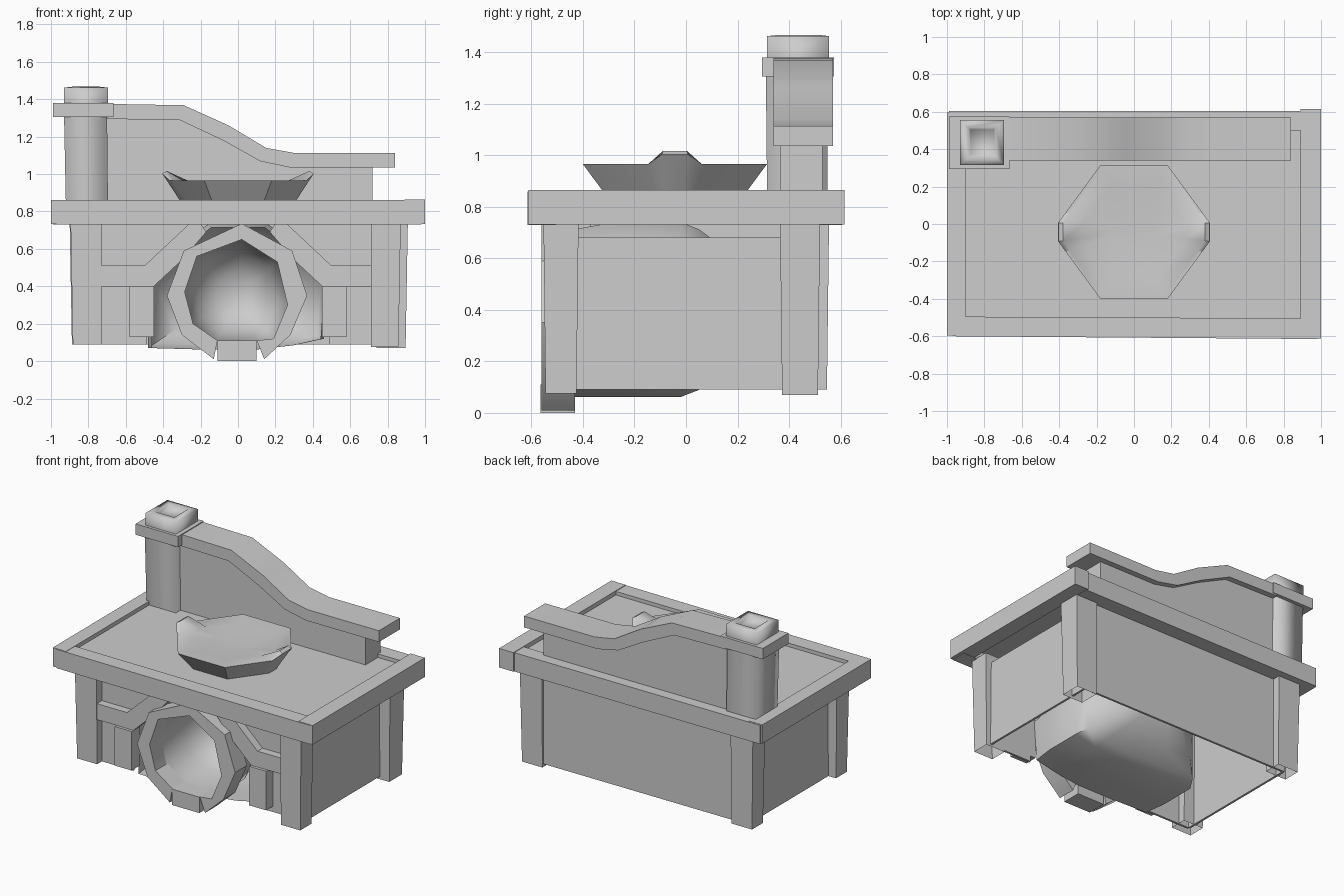
import bpy
import bmesh
from math import radians

cube = bpy.data.objects.get("Cube")
if cube:
    bpy.data.objects.remove(cube, do_unlink=True)

grey = bpy.data.materials.new("plain_grey")
grey.use_nodes = True
grey.diffuse_color = (0.61, 0.61, 0.61, 1)
grey.node_tree.nodes["Principled BSDF"].inputs["Base Color"].default_value = (0.61, 0.61, 0.61, 1)


def loft(name, rings, cap_start=True, cap_end=True, smooth=None, inward=False):
    """Skin a list of matching point loops."""
    bm = bmesh.new()
    loops = [[bm.verts.new(p) for p in ring] for ring in rings]
    n = len(loops[0])
    for a, b in zip(loops, loops[1:]):
        for i in range(n):
            j = (i + 1) % n
            bm.faces.new((a[i], a[j], b[j], b[i]))
    if cap_start:
        bm.faces.new(loops[0][::-1])
    if cap_end:
        bm.faces.new(loops[-1])
    bmesh.ops.recalc_face_normals(bm, faces=bm.faces[:])
    if inward and sum(f.normal.y * f.calc_area() for f in bm.faces) > 0:
        bmesh.ops.reverse_faces(bm, faces=bm.faces[:])
    mesh = bpy.data.meshes.new(name)
    bm.to_mesh(mesh)
    bm.free()
    mesh.materials.append(grey)
    obj = bpy.data.objects.new(name, mesh)
    bpy.context.collection.objects.link(obj)
    if smooth:
        bpy.ops.object.select_all(action='DESELECT')
        obj.select_set(True)
        bpy.context.view_layer.objects.active = obj
        bpy.ops.object.shade_smooth_by_angle(angle=radians(smooth))
    return obj


def rect(x0, x1, y0, y1, z):
    return [(x0, y0, z), (x1, y0, z), (x1, y1, z), (x0, y1, z)]


def box(name, x0, x1, y0, y1, z0, z1):
    return loft(name, [rect(x0, x1, y0, y1, z0), rect(x0, x1, y0, y1, z1)])


def slab(name, outline, y0, y1, smooth=None):
    """Extrude an x-z outline along y."""
    return loft(name, [[(x, y, z) for x, z in outline] for y in (y0, y1)], smooth=smooth)


# Counter top: four rim beams around a sunken panel
loft("counter_rim_front", [[(-0.97, -0.6, z), (0.98, -0.615, z), (0.98, -0.505, z), (-0.97, -0.495, z)]
                           for z in (0.73, 0.86)])
box("counter_rim_back", -0.99, 0.9, 0.5, 0.605, 0.73, 0.86)
box("counter_rim_left", 0.89, 1, -0.612, 0.615, 0.732, 0.864)
box("counter_rim_right", -1, -0.9, -0.595, 0.595, 0.732, 0.862)
box("counter_panel", -0.92, 0.92, -0.52, 0.52, 0.79, 0.835)

# Corner legs, tapered to the foot and open underneath
for name, side, x_in, x_out, y0, y1, foot in (
        ("front_left_leg", 1, 0.71, 0.87, -0.553, -0.417, 0.075),
        ("back_left_leg", 1, 0.74, 0.908, 0.365, 0.52, 0.07),
        ("front_right_leg", -1, 0.73, 0.895, -0.505, -0.37, 0.09),
        ("back_right_leg", -1, 0.73, 0.9, 0.42, 0.555, 0.09)):
    top_x = sorted((side * x_in, side * x_out))
    foot_x = sorted((side * x_in, side * (x_out - 0.012)))
    loft(name, [rect(*foot_x, y0 + 0.008, y1 - 0.008, foot), rect(*top_x, y0, y1, 0.735)],
         cap_start=False)

# Thin body walls recessed behind the legs, open at the bottom
box("back_wall", -0.82, 0.82, 0.485, 0.5, 0.09, 0.735)
box("left_wall", 0.81, 0.825, -0.43, 0.49, 0.09, 0.68)
box("right_wall", -0.825, -0.81, -0.43, 0.49, 0.09, 0.735)

# Front wall halves, arch trim and short posts
for side, s in (("left", 1), ("right", -1)):
    def flip(pts):
        return [(s * x, z) for x, z in pts]
    slab(f"front_wall_{side}", flip([(0.815, 0.09), (0.49, 0.09), (0.49, 0.4),
                                     (0.3, 0.58), (0.19, 0.735), (0.815, 0.735)]), -0.445, -0.43)
    slab(f"arch_trim_{side}", flip([(0.74, 0.4), (0.45, 0.4), (0.3, 0.54), (0.17, 0.69),
                                    (0.2, 0.735), (0.26, 0.735), (0.5, 0.51), (0.74, 0.51)]), -0.5, -0.44)
    slab(f"front_post_{side}", flip([(0.45, 0.13), (0.58, 0.13), (0.58, 0.4), (0.45, 0.4)]),
         -0.52, -0.43)


# Oven dome: flat-floored faceted shell, narrowing toward the back
dome = [(-0.48, 0.07), (-0.2, 0.062), (0.1, 0.062), (0.3, 0.085), (0.46, 0.12), (0.48, 0.4),
        (0.33, 0.6), (0.15, 0.74), (-0.15, 0.74), (-0.33, 0.6), (-0.48, 0.42)]


def ring(outline, y, k, zc):
    return [(x * k, y, zc + (z - zc) * k) for x, z in outline]


loft("oven_dome", [ring(dome, y, k, zc) for y, k, zc in
                   ((-0.43, 0.96, 0.07), (-0.28, 1, 0.4), (-0.02, 1, 0.4), (0.05, 0.92, 0.4),
                    (0.15, 0.7, 0.4), (0.23, 0.4, 0.4), (0.26, 0.1, 0.4))],
     cap_start=False, smooth=60)

# Oven mouth: chunky stone arch with a separate sill block
outer = [(0.14, 0.01), (0.28, 0.14), (0.37, 0.35), (0.29, 0.59), (0.02, 0.735),
         (-0.29, 0.59), (-0.38, 0.35), (-0.3, 0.14), (-0.13, 0.01)]
inner = [(0.1, 0.11), (0.19, 0.12), (0.265, 0.3), (0.21, 0.53), (0.02, 0.65),
         (-0.22, 0.56), (-0.285, 0.37), (-0.24, 0.2), (-0.11, 0.11)]
sections = [[(xo, -0.56, zo), (xo, -0.43, zo), (xi, -0.43, zi), (xi, -0.56, zi)]
            for (xo, zo), (xi, zi) in zip(outer, inner)]
loft("oven_mouth", sections, smooth=35)
box("oven_sill", -0.11, 0.1, -0.565, -0.43, 0, 0.11)
loft("oven_chamber", [ring(inner, y, k, 0.35) for y, k in
                      ((-0.44, 1), (-0.2, 1), (-0.04, 0.8), (0.06, 0.4))],
     cap_start=False, smooth=60, inward=True)

# Curved back wall on the counter with a thick coping
crest = [(-0.7, 1.375), (-0.29, 1.368), (-0.05, 1.26), (0.15, 1.14), (0.3, 1.113), (0.84, 1.113)]
under = [(-0.7, 1.295), (-0.31, 1.288), (-0.08, 1.18), (0.12, 1.068), (0.28, 1.035), (0.84, 1.035)]
slab("splash_coping", crest + under[::-1], 0.34, 0.57, smooth=40)
slab("splash_wall", [(-0.75, 0.82), (0.72, 0.82), (0.72, 1.05)]
     + [(x, z + 0.02) for x, z in under[-2::-1]], 0.365, 0.53)

# Chimney: column, collar and hollow top
loft("chimney_column", [rect(-0.92, -0.695, 0.315, 0.55, 0.82), rect(-0.93, -0.7, 0.31, 0.55, 1.31)],
     cap_start=False, cap_end=False, smooth=95)
box("chimney_collar", -0.99, -0.665, 0.295, 0.575, 1.305, 1.38)
loft("chimney_pot", [rect(-0.93, -0.695, 0.315, 0.555, 1.37), rect(-0.93, -0.695, 0.315, 0.555, 1.462),
                     rect(-0.885, -0.74, 0.36, 0.515, 1.467), rect(-0.875, -0.75, 0.37, 0.505, 1.44)],
     cap_start=False, smooth=95)

# Shallow hexagonal dish with two raised lips
quarter = [(0.18, 0.357, 0.965), (0.365, 0.105, 0.965), (0.405, 0.05, 1.003)]
rim = quarter + [(x, -y, z) for x, y, z in quarter[::-1]]
rim += [(-x, y, z) for x, y, z in rim[::-1]]


def dish_ring(scale, height, lift=0.0):
    return [(x * scale, y * scale - 0.043, 0.965 + height + (z - 0.965) * lift) for x, y, z in rim]


loft("dish", [dish_ring(0.73, -0.13), dish_ring(1, 0, 1), dish_ring(0.94, 0, 1.35),
              dish_ring(0.7, -0.006), dish_ring(0.3, -0.015)], smooth=42)
